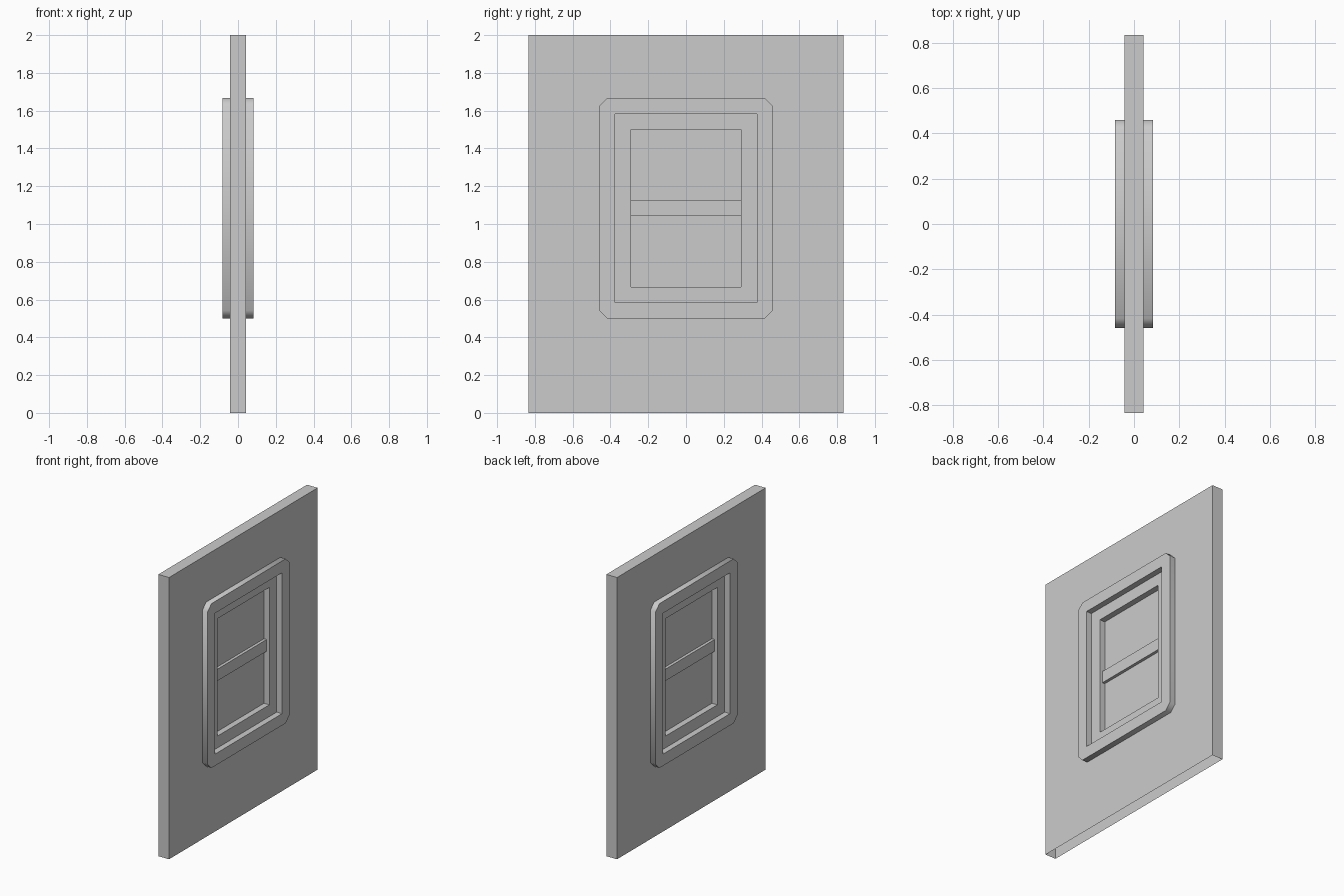
import bpy, bmesh, math
from mathutils import Vector

if "Cube" in bpy.data.objects:
    bpy.data.objects.remove(bpy.data.objects["Cube"])

U = 1 / 24  # the model sits on this module


def rect(half_y, z0, z1, c=0):
    """Rectangle outline in (y, z), starting at bottom left; optional corner chamfer."""
    if c == 0:
        return [(-half_y, z0), (half_y, z0), (half_y, z1), (-half_y, z1)]
    return [(-half_y + c, z0), (half_y - c, z0), (half_y, z0 + c), (half_y, z1 - c),
            (half_y - c, z1), (-half_y + c, z1), (-half_y, z1 - c), (-half_y, z0 + c)]


def ring(name, outer, inner, x0, x1, back=True, inner_sides=True, skip=()):
    """Extrude an outline with a hole along x, leaving out hidden or open faces."""
    bm = bmesh.new()

    def loop(pts, x):
        return [bm.verts.new((x, y, z)) for y, z in pts]

    def edges(vs):
        return [bm.edges.new((vs[i], vs[(i + 1) % len(vs)])) for i in range(len(vs))]

    def sides(a, b, skip=()):
        n = len(a)
        for i in range(n):
            if i not in skip:
                j = (i + 1) % n
                bm.faces.new((a[i], a[j], b[j], b[i]))

    o0, o1 = loop(outer, x0), loop(outer, x1)
    i0, i1 = loop(inner, x0), loop(inner, x1)
    caps = [(o1, i1, 1)] + ([(o0, i0, -1)] if back else [])
    for o, i, d in caps:
        bmesh.ops.triangle_fill(bm, edges=edges(o) + edges(i), use_beauty=True,
                                normal=Vector((d, 0, 0)))
    sides(o0, o1, skip)
    if inner_sides:
        sides(i0, i1)
    return finish(name, bm)


def finish(name, bm):
    bmesh.ops.recalc_face_normals(bm, faces=bm.faces[:])
    me = bpy.data.meshes.new(name)
    bm.to_mesh(me)
    bm.free()
    ob = bpy.data.objects.new(name, me)
    bpy.context.collection.objects.link(ob)
    return ob


opening = rect(9 * U, 14 * U, 38 * U)
pane = rect(7 * U, 16 * U, 36 * U)

# Wall panel, hollow with an open underside, cut out for the window
ring("wall", rect(20 * U, 0, 2), opening, -U, U, inner_sides=False, skip=(0,))

# Sash flush with the wall faces
ring("window_sash", opening, pane, -U, U)

# Raised trim with chamfered corners, mirrored to both sides
trim = ring("window_trim", rect(11 * U, 12 * U, 40 * U, U), opening, U, 2 * U, back=False)
trim.modifiers.new("both_sides", 'MIRROR').use_axis = (True, False, False)
bpy.context.view_layer.objects.active = trim
trim.select_set(True)
bpy.ops.object.shade_smooth_by_angle(angle=math.radians(50))

# Single-sheet glass in the middle of the wall
bm = bmesh.new()
bm.faces.new([bm.verts.new((0, y, z)) for y, z in pane])
finish("window_glass", bm)

# Horizontal glazing bar
bm = bmesh.new()
bmesh.ops.create_cube(bm, size=1)
for v in bm.verts:
    v.co = (v.co.x * U, v.co.y * 14 * U, v.co.z * 2 * U + 26 * U)
finish("glazing_bar", bm)
